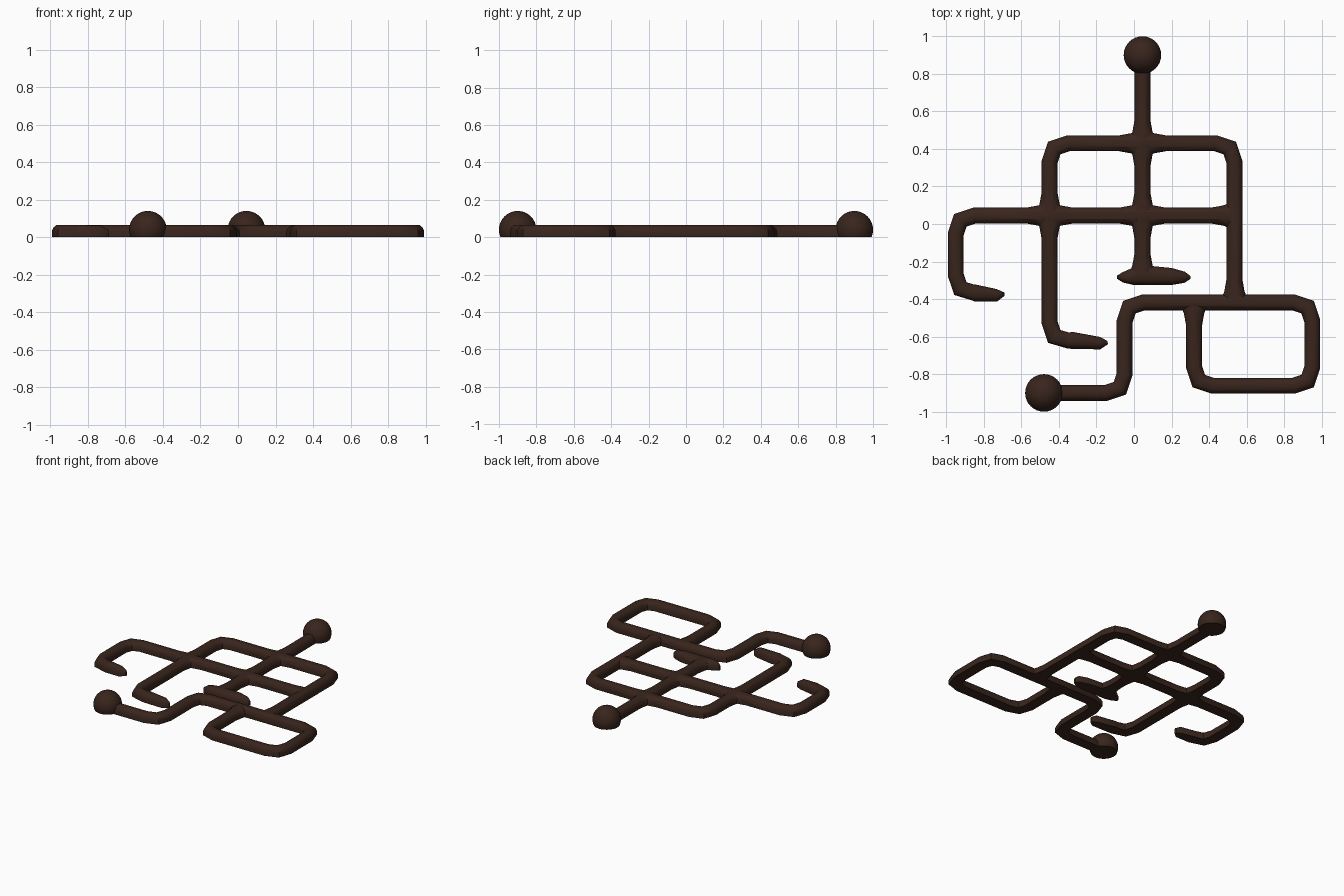
import bpy, bmesh, math
from mathutils import Vector

if "Cube" in bpy.data.objects:
    bpy.data.objects.remove(bpy.data.objects["Cube"])

HALF_W, HEIGHT = 0.042, 0.065
PROFILE = [(-1, 0), (-1, .5), (-.8, .8), (-.42, .98), (.42, .98 + .02), (.8, .8), (1, .5), (1, 0)]
PROFILE[3] = (-.42, 1)

mat = bpy.data.materials.new("dark_brown")
mat.diffuse_color = (0.04, 0.018, 0.012, 1)
mat.use_nodes = True
mat.node_tree.nodes["Principled BSDF"].inputs["Base Color"].default_value = mat.diffuse_color


def make_object(name, bm):
    bmesh.ops.recalc_face_normals(bm, faces=bm.faces[:])
    mesh = bpy.data.meshes.new(name)
    bm.to_mesh(mesh)
    bm.free()
    ob = bpy.data.objects.new(name, mesh)
    bpy.context.collection.objects.link(ob)
    mesh.materials.append(mat)
    return ob


def rounded(points, r=0.1):
    """Replace each inner corner with a short three-point bend."""
    pts = [Vector(p) for p in points]
    out = [pts[0]]
    for a, b, c in zip(pts, pts[1:], pts[2:]):
        p, q = b + (a - b).normalized() * r, b + (c - b).normalized() * r
        out += [p, p * .25 + b * .5 + q * .25, q]
    return out + [pts[-1]]


def sweep(name, path, sizes=None):
    """Flat-bottomed rounded bar along a path; sizes = (width, height) factors."""
    path = [Vector(p) for p in path]
    sizes = sizes or [(1, 1)] * len(path)
    bm = bmesh.new()
    rings = []
    for i, p in enumerate(path):
        d0 = (p - path[max(i - 1, 0)]).normalized()
        d1 = (path[min(i + 1, len(path) - 1)] - p).normalized()
        t = (d0 + d1).normalized()
        side = Vector((t.y, -t.x))
        miter = 1 / max(.5, t.dot(d1 if d1.length else d0))
        w, h = sizes[i]
        rings.append([bm.verts.new((*(p + side * u * HALF_W * w * miter), v * HEIGHT * h))
                      for u, v in PROFILE])
    n = len(PROFILE)
    for a, b in zip(rings, rings[1:]):
        for k in range(n):
            bm.faces.new((a[k], a[(k + 1) % n], b[(k + 1) % n], b[k]))
    bm.faces.new(rings[0])
    bm.faces.new(rings[-1][::-1])
    return make_object(name, bm)


def hook(name, points, tip):
    """Bar whose last stretch tapers to a blunt point."""
    path = rounded(points) + [Vector(t) for t in tip]
    n = len(path)
    sizes = [(1, 1)] * (n - 3) + [(1.08, 1), (.78, .95), (.2, .6)]
    return sweep(name, path, sizes)


# Bars of the symbol
bars = [
    sweep("lattice", [(.045, .82), (.045, -.27)]),
    hook("frame", [(.535, -.42), (.535, .43), (-.45, .43), (-.45, -.625), (-.33, -.62)],
         [(-.18, -.635), (-.14, -.632)]),
    hook("cross_bar", [(.535, .045), (-.95, .045), (-.95, -.37), (-.85, -.367)],
         [(-.73, -.38), (-.69, -.373)]),
    sweep("tail", rounded([(-.40, -.9), (-.05, -.9), (-.05, -.418), (.95, -.418),
                           (.95, -.862), (.32, -.862), (.32, -.42)])),
    sweep("foot", [(-.09, -.283), (-.06, -.284), (-.01, -.28), (.1, -.275), (.2, -.28),
                   (.27, -.284), (.3, -.285)],
          [(.2, .6), (.65, .9), (1.05, 1), (1.2, 1), (1.08, 1), (.7, .9), (.2, .6)]),
]

# Flared arms at the junctions
JOINTS = [(.045, .43, "NSEW"), (.045, .045, "NSEW"), (-.45, .045, "NSEW"),
          (.535, .045, "W"), (.535, -.418, "N"), (.32, -.418, "S"), (.045, -.28, "N")]
DIRS = {"N": (0, 1), "S": (0, -1), "E": (1, 0), "W": (-1, 0)}
for x, y, arms in JOINTS:
    for a in arms:
        d = Vector(DIRS[a])
        c = Vector((x, y))
        bars.append(sweep("flare", [c, c + d * .035, c + d * .06, c + d * .13],
                          [(1.3, .99), (1.5, .99), (1.28, .99), (.98, .97)]))

# Merge the bars into one clean body
body = bars[0]
for ob in bars[1:]:
    m = body.modifiers.new("union", "BOOLEAN")
    m.object, m.operation, m.solver = ob, "UNION", "MANIFOLD"
dg = bpy.context.evaluated_depsgraph_get()
merged = bpy.data.meshes.new_from_object(body.evaluated_get(dg))
body.modifiers.clear()
body.data = merged
for ob in bars[1:]:
    bpy.data.objects.remove(ob)

# Ball ends, cut flat at the base
balls = []
for name, x, y in (("top_ball", .045, .9), ("tail_ball", -.48, -.9)):
    bm = bmesh.new()
    bmesh.ops.create_uvsphere(bm, u_segments=32, v_segments=20, radius=.1)
    bmesh.ops.translate(bm, verts=bm.verts, vec=(x, y, .04))
    cut = bmesh.ops.bisect_plane(bm, geom=bm.verts[:] + bm.edges[:] + bm.faces[:],
                                 plane_co=(0, 0, 0), plane_no=(0, 0, -1), clear_outer=True)
    bmesh.ops.holes_fill(bm, edges=[e for e in bm.edges if e.is_boundary], sides=0)
    balls.append(make_object(name, bm))

for ob in [body] + balls:
    bpy.ops.object.select_all(action="DESELECT")
    ob.select_set(True)
    bpy.context.view_layer.objects.active = ob
    bpy.ops.object.shade_smooth_by_angle(angle=math.radians(45))
